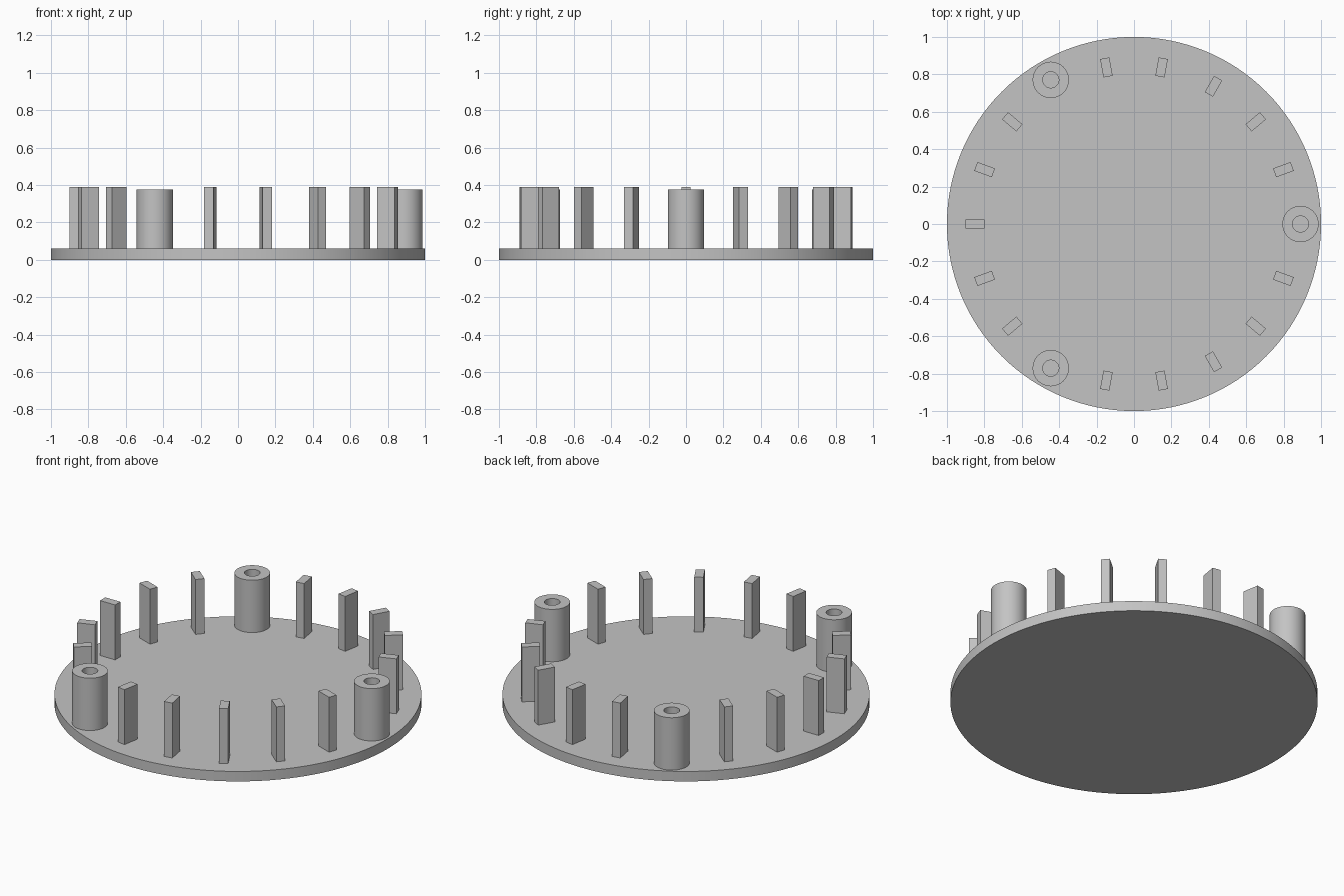
import bpy, math
from mathutils import Matrix

cube = bpy.data.objects.get("Cube")
if cube:
    bpy.data.objects.remove(cube, do_unlink=True)

PLATE_TOP = 0.06

grey = bpy.data.materials.new("light_grey")
grey.use_nodes = True
colour = (0.55, 0.55, 0.55, 1)
grey.diffuse_color = colour
grey.node_tree.nodes["Principled BSDF"].inputs["Base Color"].default_value = colour


def lathe(name, profile, segments, location=(0, 0, 0)):
    """Revolve an (r, z) profile about z; zero radius closes on the axis."""
    verts, rings = [], []
    for r, z in profile:
        count = segments if r else 1
        rings.append([len(verts) + i for i in range(count)])
        for i in range(count):
            a = math.tau * i / segments
            verts.append((r * math.cos(a), r * math.sin(a), z))
    faces = []
    for low, high in zip(rings, rings[1:]):
        if len(low) == 1:
            faces.append(high[::-1])
        elif len(high) == 1:
            faces.append(low)
        else:
            for i in range(segments):
                j = (i + 1) % segments
                faces.append((low[i], low[j], high[j], high[i]))
    mesh = bpy.data.meshes.new(name)
    mesh.from_pydata(verts, [], faces)
    mesh.materials.append(grey)
    obj = bpy.data.objects.new(name, mesh)
    obj.location = location
    bpy.context.collection.objects.link(obj)
    bpy.ops.object.select_all(action='DESELECT')
    obj.select_set(True)
    bpy.context.view_layer.objects.active = obj
    bpy.ops.object.shade_smooth_by_angle(angle=math.radians(30))
    return obj


def post(name, angle):
    """Rectangular post with its long side pointing outward."""
    height = 0.39 - PLATE_TOP
    bpy.ops.mesh.primitive_cube_add(size=1)
    obj = bpy.context.object
    obj.name = name
    obj.data.transform(Matrix.Diagonal((0.1, 0.05, height, 1)))
    obj.location = (0.85 * math.cos(angle), 0.85 * math.sin(angle),
                    PLATE_TOP + height / 2)
    obj.rotation_euler.z = angle
    obj.data.materials.append(grey)


# Round base plate
lathe("base_plate", [(0, 0), (1, 0), (1, PLATE_TOP), (0, PLATE_TOP)], 128)

# Ring of posts, with a hollow screw boss in place of every sixth one
boss = [(0.097, PLATE_TOP), (0.097, 0.375), (0.043, 0.375), (0.043, PLATE_TOP)]
for i in range(18):
    angle = math.tau * i / 18
    if i % 6 == 0:
        lathe(f"screw_boss_{i // 6 + 1}", boss, 48,
              (0.89 * math.cos(angle), 0.89 * math.sin(angle), 0))
    else:
        post(f"post_{i}", angle)
